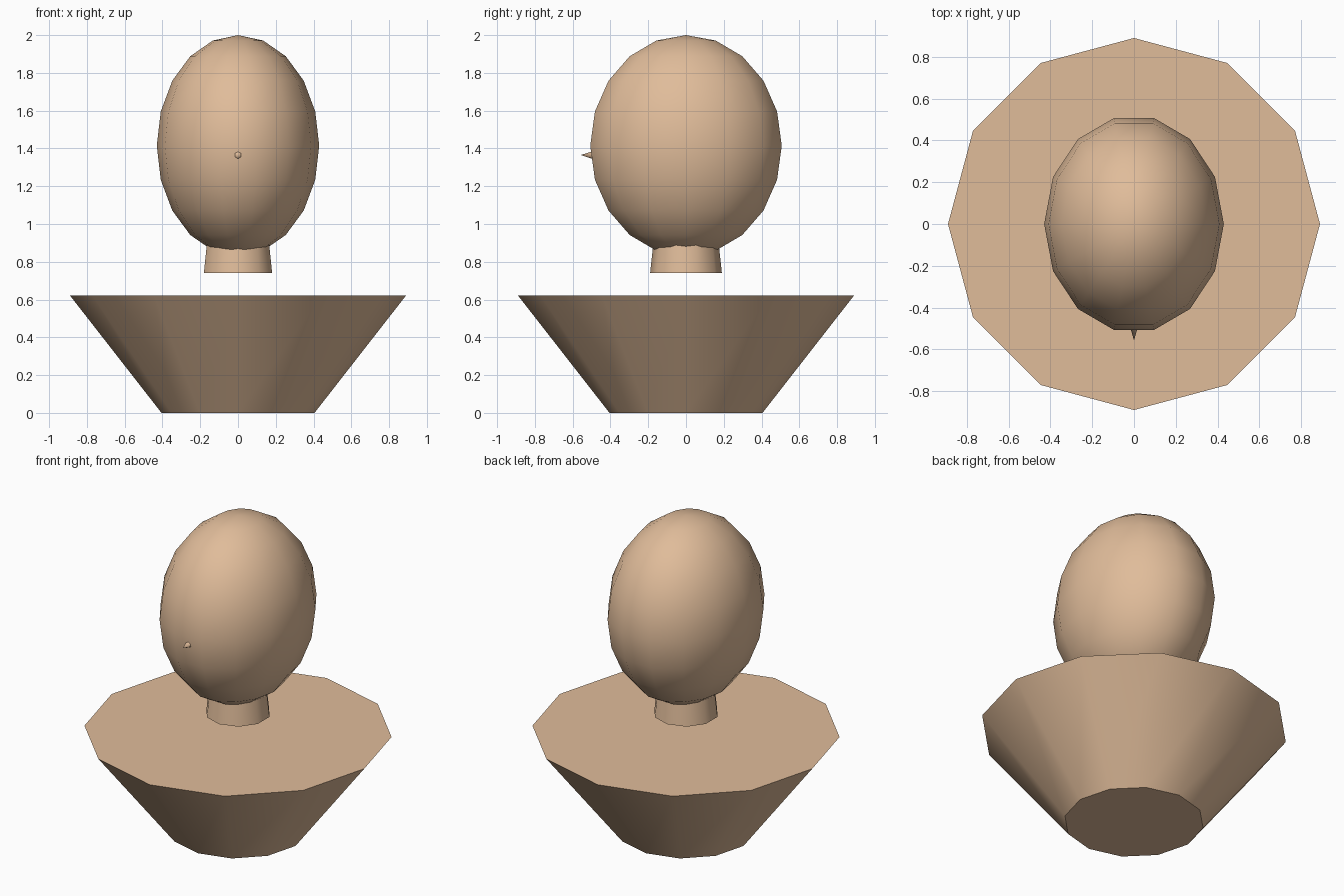
import bpy, bmesh
from math import sin, cos, pi, radians
from mathutils import Matrix

if "Cube" in bpy.data.objects:
    bpy.data.objects.remove(bpy.data.objects["Cube"])

skin = bpy.data.materials.new("warm_tan")
skin.diffuse_color = (0.745, 0.503, 0.323, 1)
skin.use_nodes = True
skin.node_tree.nodes["Principled BSDF"].inputs["Base Color"].default_value = skin.diffuse_color


def finish(name, bm, matrix, smooth_angle):
    bmesh.ops.transform(bm, matrix=matrix, verts=bm.verts)
    bmesh.ops.recalc_face_normals(bm, faces=bm.faces)
    for f in bm.faces:
        f.smooth = True
    me = bpy.data.meshes.new(name)
    bm.to_mesh(me)
    bm.free()
    me.materials.append(skin)
    me.set_sharp_from_angle(angle=radians(smooth_angle))
    ob = bpy.data.objects.new(name, me)
    bpy.context.collection.objects.link(ob)
    return ob


def lathe(name, profile, sides, phase=0.0, matrix=Matrix(), smooth_angle=45):
    """Spin (radius, z) points around z; a zero radius makes a pole."""
    bm = bmesh.new()
    rings = []
    for r, z in profile:
        if r < 1e-6:
            rings.append([bm.verts.new((0, 0, z))] * sides)
        else:
            rings.append([bm.verts.new((r * cos(phase + 2 * pi * i / sides),
                                        r * sin(phase + 2 * pi * i / sides), z))
                          for i in range(sides)])
    for a, b in zip(rings, rings[1:]):
        for i in range(sides):
            j = (i + 1) % sides
            bm.faces.new(list(dict.fromkeys((a[i], a[j], b[j], b[i]))))
    for ring in (rings[0], rings[-1]):
        if len(set(ring)) > 2:
            bm.faces.new(ring)
    return finish(name, bm, matrix, smooth_angle)


# Shoulders: flared twelve-sided base
lathe("shoulders", [(0.405, 0), (0.89, 0.622)], 12)

# Neck: ten sides, floating above the shoulders
lathe("neck", [(0.19, 0.74), (0.165, 0.97)], 10, phase=pi / 2)

# Head: stretched sphere, 14 segments and 10 rings
arc = [(sin(pi * k / 10), -cos(pi * k / 10)) for k in range(11)]
arc[0], arc[-1] = (0, -1), (0, 1)
lathe("head", arc, 14,
      matrix=Matrix.Translation((0, 0, 1.415)) @ Matrix.Diagonal((0.43, 0.52, 0.585, 1)))

# Nose: tiny six-sided spike pointing forward
lathe("nose", [(0.028, 0), (0, 0.085)], 6, phase=pi / 2,
      matrix=Matrix.Translation((0, -0.472, 1.365)) @ Matrix.Rotation(pi / 2, 4, 'X'),
      smooth_angle=65)
